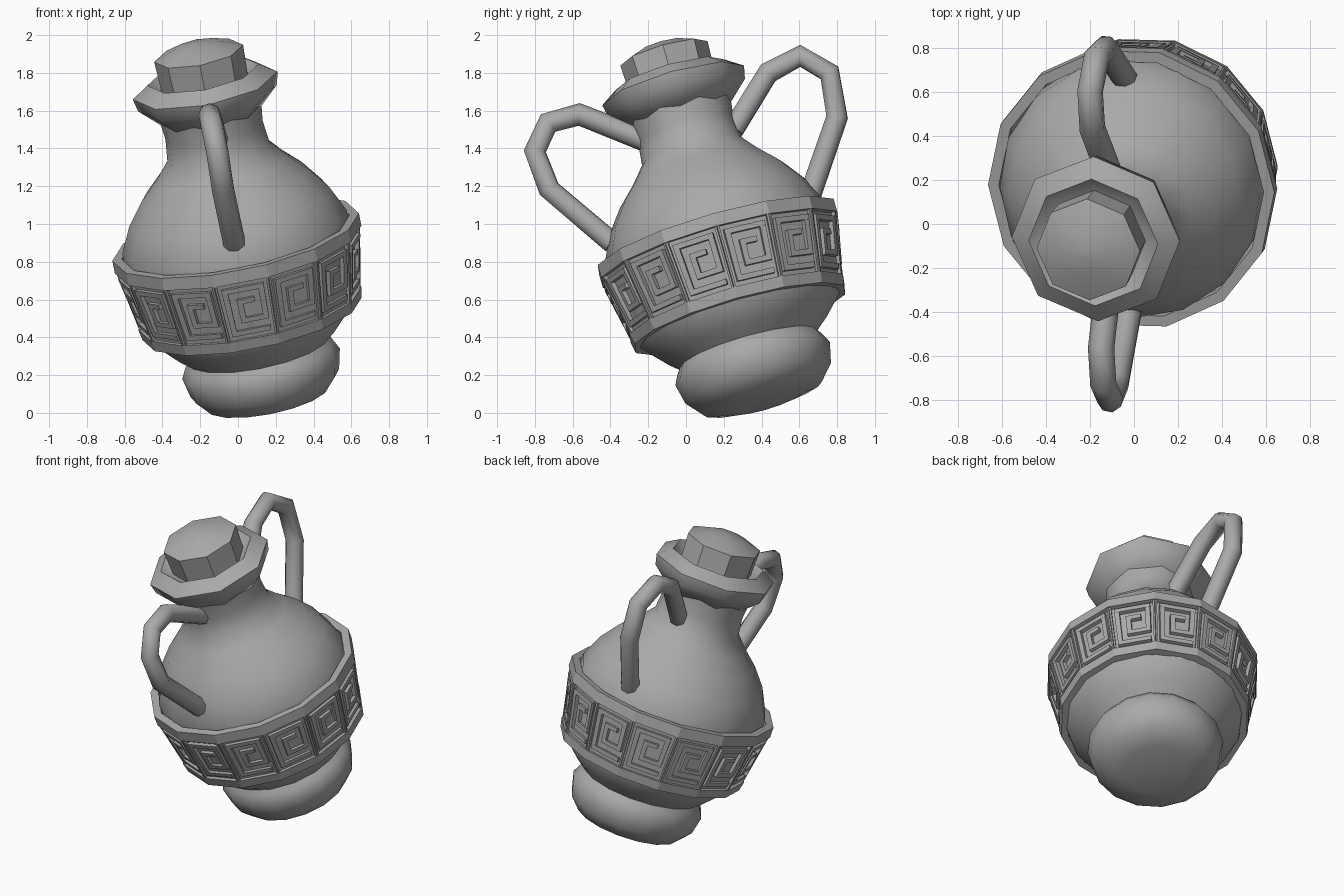
import bpy, bmesh
from math import sin, cos, tan, pi, radians
from mathutils import Vector, Matrix

cube = bpy.data.objects.get("Cube")
if cube:
    bpy.data.objects.remove(cube, do_unlink=True)

clay = bpy.data.materials.new("grey_clay")
clay.use_nodes = True
GREY = (0.4, 0.4, 0.4, 1)
clay.diffuse_color = GREY
clay.node_tree.nodes["Principled BSDF"].inputs["Base Color"].default_value = GREY

# The whole jar leans along one tilted axis through the foot
AXIS = Vector((-0.19, -0.27, 0.945)).normalized()
LEAN = Matrix.Translation((0.12, 0.35, 0.27)) @ \
    Vector((0, 0, 1)).rotation_difference(AXIS).to_matrix().to_4x4()


def finish(obj, angle=None):
    obj.data.materials.append(clay)
    if angle:
        bpy.ops.object.select_all(action='DESELECT')
        obj.select_set(True)
        bpy.context.view_layer.objects.active = obj
        bpy.ops.object.shade_smooth_by_angle(angle=radians(angle))


def add_mesh(name, bm, angle=None):
    bmesh.ops.recalc_face_normals(bm, faces=bm.faces)
    mesh = bpy.data.meshes.new(name)
    bm.to_mesh(mesh)
    bm.free()
    obj = bpy.data.objects.new(name, mesh)
    bpy.context.collection.objects.link(obj)
    obj.matrix_world = LEAN
    finish(obj, angle)


def lathe(name, profile, sides, angle=None, closed=False):
    """Turn (radius, height) points around the axis."""
    bm = bmesh.new()
    rings = [[bm.verts.new((r * cos(2 * pi * i / sides), r * sin(2 * pi * i / sides), h))
              for i in range(sides)] for r, h in profile]
    pairs = list(zip(rings, rings[1:]))
    if closed:
        pairs.append((rings[-1], rings[0]))
    else:
        bm.faces.new(rings[0])
        bm.faces.new(rings[-1])
    for a, b in pairs:
        for i in range(sides):
            j = (i + 1) % sides
            bm.faces.new((a[i], a[j], b[j], b[i]))
    add_mesh(name, bm, angle)


# Jar body with its foot and neck
lathe("body", [(0.2, -0.23), (0.33, -0.2), (0.4, -0.12), (0.425, -0.01), (0.4, 0.04),
               (0.38, 0.07), (0.45, 0.13), (0.545, 0.23), (0.59, 0.42), (0.605, 0.6),
               (0.605, 0.73), (0.54, 0.87), (0.45, 0.99), (0.35, 1.09), (0.275, 1.18),
               (0.262, 1.3), (0.275, 1.41)], 16, 50)

# Octagonal lip and stopper
lathe("lip", [(0.27, 1.38), (0.375, 1.48), (0.39, 1.55), (0.30, 1.61), (0.22, 1.55)], 8, 50)
lathe("stopper", [(0.23, 1.5), (0.24, 1.73), (0.12, 1.775), (0.02, 1.79)], 8, 40)

# Raised band: plate and two rails
PANELS = 14
LOW, HIGH = 0.24, 0.7


def band_radius(h):
    return 0.575 + 0.075 * min(1, (h - LOW) / 0.36)


def hoop(name, low, high, inner, outer):
    lathe(name, [(band_radius(low) + inner, low), (band_radius(low) + outer, low),
                 (band_radius(high) + outer, high), (band_radius(high) + inner, high)],
          PANELS, closed=True)


hoop("band_plate", LOW + 0.02, HIGH - 0.03, -0.025, -0.008)
hoop("band_lower_rail", LOW, LOW + 0.06, -0.03, 0.015)
hoop("band_upper_rail", HIGH - 0.07, HIGH, -0.035, 0.015)


# Key pattern: bars laid on each flat panel of the band
def bar(bm, panel, s0, s1, h0, h1, depth):
    mid = (panel + 0.5) * 2 * pi / PANELS
    out, side = Vector((cos(mid), sin(mid), 0)), Vector((-sin(mid), cos(mid), 0))

    def corner(s, h, d):
        flat = band_radius(h) * cos(pi / PANELS)
        return bm.verts.new(out * (flat + d) + side * s * flat * tan(pi / PANELS)
                            + Vector((0, 0, h)))
    back, front = [[corner(s, h, d) for s, h in ((s0, h0), (s1, h0), (s1, h1), (s0, h1))]
                   for d in (-0.015, depth)]
    bm.faces.new(back)
    bm.faces.new(front)
    for i in range(4):
        j = (i + 1) % 4
        bm.faces.new((back[i], back[j], front[j], front[i]))


SPIRAL = [(0.68, 0.34), (-0.68, 0.34), (-0.68, 0.59), (0.68, 0.59),
          (0.68, 0.41), (-0.2, 0.41), (-0.2, 0.52), (0.25, 0.52)]
HALF_S, HALF_H = 0.11, 0.014
keys, posts = bmesh.new(), bmesh.new()
for p in range(PANELS):
    for (s0, h0), (s1, h1) in zip(SPIRAL, SPIRAL[1:]):
        bar(keys, p, min(s0, s1) - HALF_S, max(s0, s1) + HALF_S,
            min(h0, h1) - HALF_H, max(h0, h1) + HALF_H, 0.01)
    for s in (-1, 0.92):
        bar(posts, p, s, s + 0.08, LOW + 0.05, HIGH - 0.06, 0.01)
add_mesh("key_pattern", keys)
add_mesh("band_posts", posts)


# Looped handles
def handle(name, points):
    curve = bpy.data.curves.new(name, 'CURVE')
    curve.dimensions = '3D'
    curve.bevel_depth = 0.06
    curve.bevel_resolution = 2
    curve.use_fill_caps = True
    spline = curve.splines.new('POLY')
    spline.points.add(len(points) - 1)
    for point, co in zip(spline.points, points):
        point.co = (*co, 1)
    temp = bpy.data.objects.new(name + "_path", curve)
    bpy.context.collection.objects.link(temp)
    bpy.context.view_layer.update()
    mesh = bpy.data.meshes.new_from_object(
        temp.evaluated_get(bpy.context.evaluated_depsgraph_get()))
    bpy.data.objects.remove(temp, do_unlink=True)
    mesh.materials.clear()
    obj = bpy.data.objects.new(name, mesh)
    bpy.context.collection.objects.link(obj)
    finish(obj, 50)


handle("front_handle", [(-0.11, -0.21, 1.44), (-0.15, -0.565, 1.58), (-0.14, -0.73, 1.535),
                        (-0.11, -0.8, 1.385), (-0.08, -0.725, 1.185), (-0.02, -0.39, 0.9)])
handle("back_handle", [(-0.12, 0.25, 1.5), (-0.19, 0.435, 1.8), (-0.2, 0.605, 1.89),
                       (-0.17, 0.76, 1.8), (-0.13, 0.8, 1.565), (-0.04, 0.66, 1.16)])
